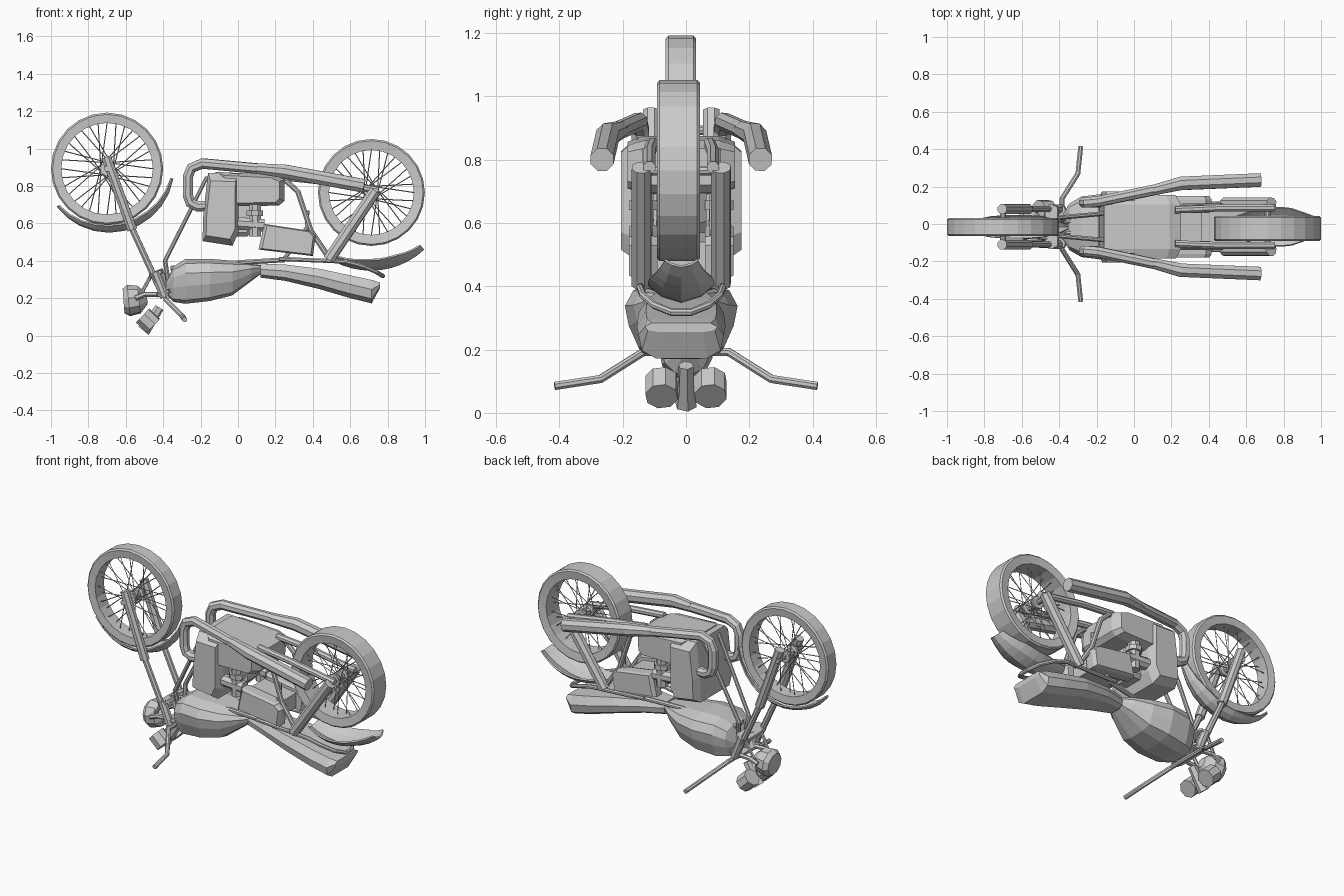
import bpy
import bmesh
from math import sin, cos, pi, radians
from mathutils import Vector

MID = -0.015  # y of the centre plane

start_cube = bpy.data.objects.get("Cube")
if start_cube:
    bpy.data.objects.remove(start_cube, do_unlink=True)

grey = bpy.data.materials.new("plain grey")
grey.use_nodes = True
grey.diffuse_color = (0.6, 0.6, 0.6, 1)
grey.node_tree.nodes["Principled BSDF"].inputs["Base Color"].default_value = grey.diffuse_color


def finish(name, bm):
    bmesh.ops.recalc_face_normals(bm, faces=bm.faces)
    mesh = bpy.data.meshes.new(name)
    bm.to_mesh(mesh)
    bm.free()
    mesh.materials.append(grey)
    obj = bpy.data.objects.new(name, mesh)
    bpy.context.scene.collection.objects.link(obj)
    return obj


def add_loft(bm, rings, closed=False):
    """Skin a row of equal cross-sections, capping the ends unless closed."""
    loops = [[bm.verts.new(p) for p in ring] for ring in rings]
    pairs = list(zip(loops, loops[1:]))
    if closed:
        pairs.append((loops[-1], loops[0]))
    else:
        bm.faces.new(loops[0])
        bm.faces.new(loops[-1])
    count = len(loops[0])
    for a, b in pairs:
        for i in range(count):
            j = (i + 1) % count
            bm.faces.new((a[i], a[j], b[j], b[i]))


def loft(name, rings, closed=False):
    bm = bmesh.new()
    add_loft(bm, rings, closed)
    return finish(name, bm)


def tube_rings(points, radii, sides):
    pts = [Vector(p) for p in points]
    if not isinstance(radii, (list, tuple)):
        radii = [radii] * len(pts)
    rings, side, last = [], None, None
    for i, p in enumerate(pts):
        before = (p - pts[i - 1]).normalized() if i else None
        after = (pts[i + 1] - p).normalized() if i + 1 < len(pts) else None
        along = ((before or after) + (after or before)).normalized()
        if side is None:
            side = along.orthogonal().normalized()
        else:
            side = last.rotation_difference(along) @ side
        last = along
        up = along.cross(side)
        turns = [2 * pi * (k + 0.5) / sides for k in range(sides)]
        rings.append([p + radii[i] * (side * cos(t) + up * sin(t)) for t in turns])
    return rings


def tube(name, points, radii, sides=8):
    return loft(name, tube_rings(points, radii, sides))


def tube_pair(name, points, radii, sides=8):
    for label, s in (("left", 1), ("right", -1)):
        tube(f"{name}_{label}", [(x, MID + s * y, z) for x, y, z in points], radii, sides)


def slab(name, profile, half, chamfer, shrink=0.8, mid=MID):
    """Side profile (x, z) extruded across y with chamfered flanks."""
    cx = sum(p[0] for p in profile) / len(profile)
    cz = sum(p[1] for p in profile) / len(profile)
    steps = ((-half, shrink), (chamfer - half, 1), (half - chamfer, 1), (half, shrink))
    return loft(name, [[(cx + (x - cx) * f, mid + y, cz + (z - cz) * f) for x, z in profile]
                       for y, f in steps])


def body(name, stations, section):
    """Loft along x; a station is x, low z, high z, half width."""
    outline = section + [(-u, v) for u, v in reversed(section)]
    return loft(name, [[(x, MID + u * w, lo + v * (hi - lo)) for u, v in outline]
                       for x, lo, hi, w in stations])


def wheel(name, x, z, radius, inner, half, mid, segments=24, spokes=32):
    edge = 0.009
    profile = [(radius, half - edge), (radius - edge, half), (inner, half * 0.9),
               (inner, -half * 0.9), (radius - edge, -half), (radius, edge - half)]
    angles = [2 * pi * i / segments for i in range(segments)]
    loft(f"{name}_tyre", [[(x + r * cos(a), mid + y, z + r * sin(a)) for r, y in profile]
                          for a in angles], closed=True)
    # Crossed spokes from the two hub flanges to the rim
    bm = bmesh.new()
    for i in range(spokes):
        a = 2 * pi * i / spokes
        b = a + (1.1 if i % 4 < 2 else -1.1)
        y = 0.04 if i % 2 else -0.04
        ends = [(x + 0.035 * cos(b), mid + y, z + 0.035 * sin(b)),
                (x + inner * cos(a), mid + y * 0.3, z + inner * sin(a))]
        add_loft(bm, tube_rings(ends, 0.0028, 4))
    finish(f"{name}_spokes", bm)
    hub = [(-0.12, 0.016), (-0.05, 0.016), (-0.05, 0.038), (-0.03, 0.038), (-0.025, 0.024),
           (0.025, 0.024), (0.03, 0.038), (0.05, 0.038), (0.05, 0.016), (0.12, 0.016)]
    ring = [2 * pi * i / 10 for i in range(10)]
    loft(f"{name}_hub", [[(x + r * cos(a), mid + y, z + r * sin(a)) for a in ring]
                         for y, r in hub])


def fender(name, x, z, radius, first, last, half, depth, tip, steps=10):
    """Arched strip around a wheel, tapering toward the ends."""
    rings = []
    for i in range(steps + 1):
        t = i / steps
        a = radians(first + (last - first) * t)
        taper = tip + (1 - tip) * min(1, 3 * t, 3 * (1 - t))
        arch = [(u, radius - depth * taper * u * u) for u in (-1, -0.6, 0, 0.6, 1)]
        arch += [(u * 0.95, r - 0.008) for u, r in reversed(arch)]
        rings.append([(x + r * cos(a), MID + u * half * taper, z + r * sin(a)) for u, r in arch])
    return loft(name, rings)


# Wheels and fenders
wheel("front_wheel", -0.7, 0.892, 0.3, 0.245, 0.048, -0.016)
wheel("rear_wheel", 0.713, 0.765, 0.286, 0.227, 0.068, -0.024)
fender("front_fender", -0.69, 0.9, 0.35, 217, 350, 0.062, 0.035, 0.25)
fender("rear_fender", 0.71, 0.767, 0.42, 242, 313, 0.105, 0.055, 0.5)

# Front fork, clamps and steering stem
tube_pair("fork_slider", [(-0.705, 0.095, 0.955), (-0.565, 0.095, 0.565)], 0.028)
tube_pair("fork_tube", [(-0.57, 0.095, 0.58), (-0.4, 0.095, 0.21)], 0.018)
tube_pair("fork_cover", [(-0.445, 0.095, 0.34), (-0.392, 0.095, 0.205)], 0.026)
for label, x, z in (("lower", -0.44, 0.33), ("upper", -0.4, 0.225)):
    slab(f"{label}_fork_clamp", [(x - 0.03, z - 0.022), (x + 0.04, z + 0.005),
                                 (x + 0.032, z + 0.024), (x - 0.036, z)], 0.11, 0.02)
tube("steering_stem", [(-0.43, MID, 0.35), (-0.37, MID, 0.2)], 0.03)

# Handlebar in one bent tube
bar = [(-0.285, 0.415, 0.085), (-0.3, 0.27, 0.107), (-0.385, 0.135, 0.192)]
tube("handlebar", bar + [(x, -y, z) for x, y, z in reversed(bar)], 0.014)

# Headlight, brackets, gauges
tube("headlight", [(-0.612, 0, 0.185), (-0.585, 0, 0.187), (-0.53, 0, 0.193), (-0.487, 0, 0.2)],
     [0.066, 0.085, 0.076, 0.03], 10)
for label, s in (("left", 1), ("right", -1)):
    tube(f"headlight_bracket_{label}", [(-0.55, s * 0.08, 0.2), (-0.5, s * 0.08, 0.22),
                                        (-0.4, s * 0.07, 0.22)], 0.014, 6)
    tube(f"headlight_stay_{label}", [(-0.52, s * 0.07, 0.22), (-0.46, s * 0.08, 0.33)], 0.01, 6)
    tube(f"gauge_{label}", [(-0.51, s * 0.077, 0.107), (-0.452, s * 0.077, 0.052)], 0.053)
tube("gauge_console", [(-0.42, 0, 0.15), (-0.47, 0, 0.07), (-0.505, 0, 0.026)],
     [0.025, 0.028, 0.036], 6)

# Fuel tank and seat
body("fuel_tank",
     [(-0.385, 0.225, 0.29, 0.06), (-0.345, 0.18, 0.37, 0.125), (-0.28, 0.17, 0.41, 0.162),
      (-0.15, 0.185, 0.41, 0.178), (-0.03, 0.215, 0.4, 0.15), (0.07, 0.29, 0.388, 0.1),
      (0.13, 0.335, 0.375, 0.05)],
     [(0.35, 0), (0.75, 0.08), (0.93, 0.4), (1, 0.68), (0.85, 0.9), (0.4, 1)])
body("seat",
     [(0.12, 0.31, 0.385, 0.06), (0.25, 0.293, 0.38, 0.1), (0.43, 0.25, 0.358, 0.135),
      (0.6, 0.2, 0.322, 0.14), (0.715, 0.172, 0.297, 0.135), (0.76, 0.255, 0.284, 0.115)],
     [(0.6, 0), (0.92, 0.2), (1, 0.6), (0.8, 1)])

# Frame tubes
tube_pair("down_tube", [(-0.1, 0.07, 0.83), (-0.17, 0.07, 0.84), (-0.39, 0.05, 0.4),
                        (-0.37, 0.03, 0.27)], 0.013)
tube_pair("rear_frame_tube", [(0.15, 0.09, 0.825), (0.26, 0.11, 0.825), (0.32, 0.11, 0.77),
                              (0.36, 0.11, 0.65), (0.39, 0.11, 0.56), (0.49, 0.11, 0.41)], 0.015)
tube_pair("seat_strut", [(0.37, 0.1, 0.67), (0.37, 0.1, 0.58), (0.24, 0.1, 0.4)], 0.012)
tube_pair("upper_rail", [(-0.36, 0.03, 0.36), (0, 0.06, 0.39), (0.25, 0.1, 0.405)], 0.014)
rail = [(0.22, 0.115, 0.41), (0.58, 0.13, 0.395), (0.67, 0.12, 0.37), (0.74, 0.085, 0.34),
        (0.775, 0.03, 0.318)]
tube("grab_rail", [(x, MID + y, z) for x, y, z in rail]
     + [(x, MID - y, z) for x, y, z in reversed(rail)], 0.012)
tube_pair("swing_arm", [(0.22, 0.09, 0.85), (0.45, 0.1, 0.825), (0.75, 0.1, 0.775)], 0.02)

# Rear shocks
tube_pair("shock", [(0.735, 0.125, 0.775), (0.485, 0.125, 0.405)], 0.033)

# Engine
slab("cylinder_block", [(-0.16, 0.87), (0.005, 0.865), (0.003, 0.55), (-0.03, 0.48),
                        (-0.19, 0.505), (-0.185, 0.66)], 0.19, 0.05)
slab("crankcase", [(-0.12, 0.875), (0.19, 0.86), (0.25, 0.835), (0.248, 0.72),
                   (0.22, 0.695), (-0.12, 0.69)], 0.17, 0.05)
slab("engine_core", [(-0.1, 0.75), (0.1, 0.75), (0.12, 0.6), (0.05, 0.53), (-0.1, 0.53)],
     0.08, 0.02)
tube_pair("carburettor_body", [(0.09, 0.12, 0.7), (0.09, 0.12, 0.53)], 0.035)
tube_pair("carburettor_cap", [(0.09, 0.12, 0.67), (0.09, 0.12, 0.64)], 0.048)
tube_pair("intake", [(-0.01, 0.12, 0.6), (0.14, 0.12, 0.59)], 0.036)
for label, s in (("left", 1), ("right", -1)):
    slab(f"side_cover_{label}", [(0.14, 0.597), (0.385, 0.56), (0.415, 0.53), (0.4, 0.425),
                                 (0.11, 0.46)], 0.045, 0.02, 0.9, MID + s * 0.12)
slab("battery_box", [(0.14, 0.57), (0.36, 0.54), (0.36, 0.45), (0.14, 0.47)], 0.09, 0.01, 0.95)

# Exhausts
tube_pair("exhaust_pipe", [(-0.15, 0.13, 0.695), (-0.215, 0.13, 0.69), (-0.255, 0.13, 0.71),
                           (-0.268, 0.13, 0.75), (-0.268, 0.13, 0.85), (-0.25, 0.13, 0.895),
                           (-0.19, 0.135, 0.92), (0.24, 0.225, 0.88)], 0.03)
tube_pair("muffler", [(0.1, 0.195, 0.893), (0.25, 0.232, 0.878), (0.675, 0.25, 0.8)],
          [0.03, 0.039, 0.039])
